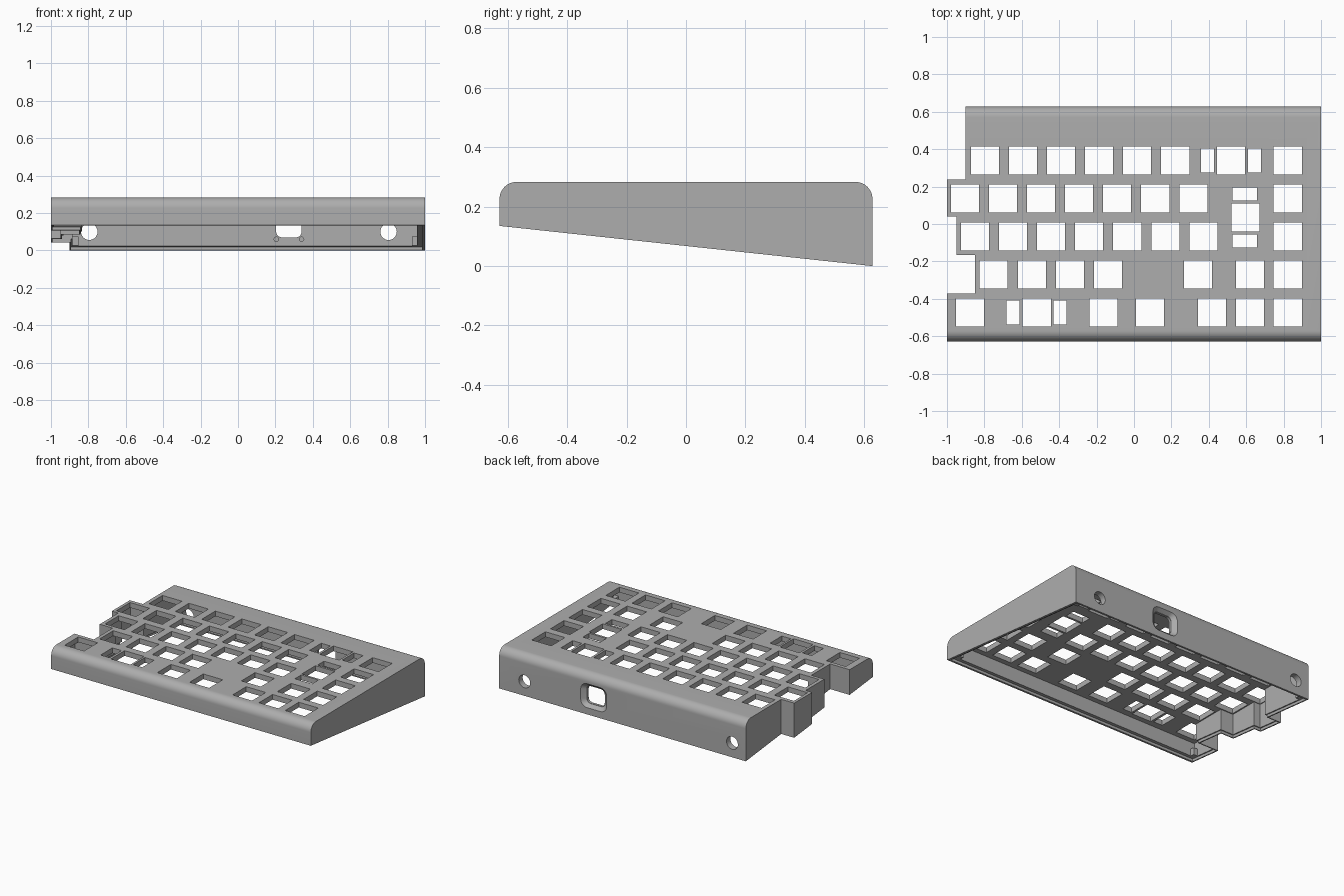
import bpy, bmesh, math

if "Cube" in bpy.data.objects:
    bpy.data.objects.remove(bpy.data.objects["Cube"])

FRONT, BACK, TOP, FRONT_LIFT = -0.6275, 0.6275, 0.283, 0.135
PLATE, LIP = 0.036, 0.018      # key plate thickness, depth of base-cover rebate


def slope(y):
    """Height of the slanted open underside."""
    return FRONT_LIFT * (BACK - y) / (BACK - FRONT)


def loft(name, *pairs):
    """Closed solids, each between two matching point loops."""
    bm = bmesh.new()
    for a, b in pairs:
        va, vb = [bm.verts.new(p) for p in a], [bm.verts.new(p) for p in b]
        bm.faces.new(va)
        bm.faces.new(vb)
        for i in range(len(va)):
            j = (i + 1) % len(va)
            bm.faces.new((va[i], va[j], vb[j], vb[i]))
    bmesh.ops.recalc_face_normals(bm, faces=bm.faces)
    me = bpy.data.meshes.new(name)
    bm.to_mesh(me)
    bm.free()
    ob = bpy.data.objects.new(name, me)
    bpy.context.collection.objects.link(ob)
    return ob


def boolean(ob, tool, op='DIFFERENCE'):
    tool.hide_render = True
    bpy.context.view_layer.objects.active = ob
    m = ob.modifiers.new(tool.name, 'BOOLEAN')
    m.operation, m.object, m.solver = op, tool, 'EXACT'
    bpy.ops.object.modifier_apply(modifier=m.name)
    bpy.data.objects.remove(tool, do_unlink=True)


def inset(pts, widths):
    """Inset a counter-clockwise right-angled outline, one width per edge."""
    n, out = len(pts), []
    for i in range(n):
        x, y = pts[i]
        for e in (i - 1, i):
            (x0, y0), (x1, y1) = pts[e], pts[(e + 1) % n]
            d = math.hypot(x1 - x0, y1 - y0)
            x -= (y1 - y0) / d * widths[e]
            y += (x1 - x0) / d * widths[e]
        out.append((x, y))
    return out


def rect(cx, cy, w, h):
    return [(cx - w / 2, cy - h / 2), (cx + w / 2, cy - h / 2),
            (cx + w / 2, cy + h / 2), (cx - w / 2, cy + h / 2)]


def rounded(cx, cz, w, h, r, y, n=6):
    """Rounded rectangle (or circle) standing in a y plane."""
    pts = []
    for k, (sx, sz) in enumerate(((1, 1), (-1, 1), (-1, -1), (1, -1))):
        for i in range(n + 1):
            t = math.pi / 2 * (k + i / n)
            pts.append((cx + sx * (w / 2 - r) + r * math.cos(t), y,
                        cz + sz * (h / 2 - r) + r * math.sin(t)))
    return pts


def circle(cx, cz, r, y, n=32):
    return [(cx + r * math.cos(2 * math.pi * i / n), y,
             cz + r * math.sin(2 * math.pi * i / n)) for i in range(n)]


# Case: wedge side profile with rounded top edges, trimmed to the stepped outline
R, N = 0.057, 12
profile = [(FRONT, FRONT_LIFT), (BACK, 0)]
profile += [(BACK - R + R * math.cos(t), TOP - R + R * math.sin(t))
            for t in (math.pi / 2 * i / N for i in range(N + 1))]
profile += [(FRONT + R - R * math.sin(t), TOP - R + R * math.cos(t))
            for t in (math.pi / 2 * i / N for i in range(N + 1))]
case = loft("keyboard_case", ([(-1.1, y, z) for y, z in profile],
                              [(1, y, z) for y, z in profile]))
outline = [(-1, FRONT - .1), (1.1, FRONT - .1), (1.1, BACK + .1), (-.9, BACK + .1),
           (-.9, .238), (-1, .238), (-1, .04), (-.95, .04),
           (-.95, -.165), (-.85, -.165), (-.85, -.372), (-1, -.372)]
boolean(case, loft("outline_trim", ([(x, y, -1) for x, y in outline],
                                    [(x, y, 1) for x, y in outline])), 'INTERSECT')

# Hollow interior, with thick outer walls and thin walls on the stepped side
edge = [(min(x, 1), max(FRONT, min(BACK, y))) for x, y in outline]
thick = [.043] * 3 + [.016] * 9
inner = inset(edge, thick)
boolean(case, loft("cavity", ([(x, y, -1) for x, y in inner],
                              [(x, y, TOP - PLATE) for x, y in inner])))

# Rebate for the base cover, parallel to the slanted underside
lip = inset(edge, [.016] * 3 + [.008] * 9)
boolean(case, loft("rebate", ([(x, y, -1) for x, y in lip],
                              [(x, y, slope(y) + LIP) for x, y in lip])))

# Key openings: (row y, first x, count)
P, K = 0.2035, 0.15
keys = [(.34, -.797, 6), (.34, .519, 1), (.136, -.904, 7), (.035, .595, 1),
        (-.067, -.85, 7), (-.27, -.75, 4), (-.27, .342, 1), (-.27, .62, 1),
        (-.473, -.877, 1), (-.473, -.52, 1), (-.473, -.163, 1), (-.473, .086, 1),
        (-.473, .417, 1), (-.473, .62, 1)]
keys += [(y, .822, 1) for y in (.34, .136, -.067, -.27, -.473)]
openings = [rect(x + i * P, y, K, K) for y, x, n in keys for i in range(n)]
# Stabiliser openings beside the wide and tall keys
openings += [rect(x, y, .07, .13) for x, y in
             ((.393, .34), (.645, .34), (-.647, -.473), (-.396, -.473))]
openings += [rect(.592, y, .133, .07) for y in (.16, -.09)]
boolean(case, loft("key_openings", *[([(x, y, .2) for x, y in o],
                                      [(x, y, .4) for x, y in o]) for o in openings]))

# Back wall: round cable holes, socket opening with dished recess, inner screw holes
boolean(case, loft("cable_holes", *[(circle(x, .1, .044, .5), circle(x, .1, .044, .7))
                                    for x in (-.795, .805)]))
boolean(case, loft("socket_opening", (rounded(.272, .13, .136, .12, .03, .5),
                                      rounded(.272, .13, .136, .12, .03, .7))))
boolean(case, loft("socket_recess", (rounded(.272, .13, .14, .124, .03, BACK - .025),
                                     rounded(.272, .13, .205, .17, .05, BACK + .002))))
boolean(case, loft("socket_screws", *[(circle(x, .06, .012, .55, 16),
                                       circle(x, .06, .012, .605, 16))
                                      for x in (.205, .34)]))

# Small corner bosses that take the base-cover screws
parts = [case]
for name, x, y in (("boss_back_right", .947, .572), ("boss_front_right", .947, -.572),
                   ("boss_front_left", -.972, -.572), ("boss_back_left", -.872, .572)):
    r = rect(x, y, .036, .036)
    parts.append(loft(name, ([(a, b, slope(b) + LIP) for a, b in r],
                             [(a, b, slope(b) + LIP + .05) for a, b in r])))

grey = bpy.data.materials.new("case_grey")
grey.diffuse_color = (0.42, 0.42, 0.42, 1)
grey.use_nodes = True
grey.node_tree.nodes["Principled BSDF"].inputs["Base Color"].default_value = grey.diffuse_color
for ob in parts:
    ob.data.materials.clear()
    ob.data.materials.append(grey)

# Smooth the rounded edges, keep the corners sharp
bpy.ops.object.select_all(action='DESELECT')
case.select_set(True)
bpy.context.view_layer.objects.active = case
bpy.ops.object.shade_smooth_by_angle(angle=math.radians(25))
